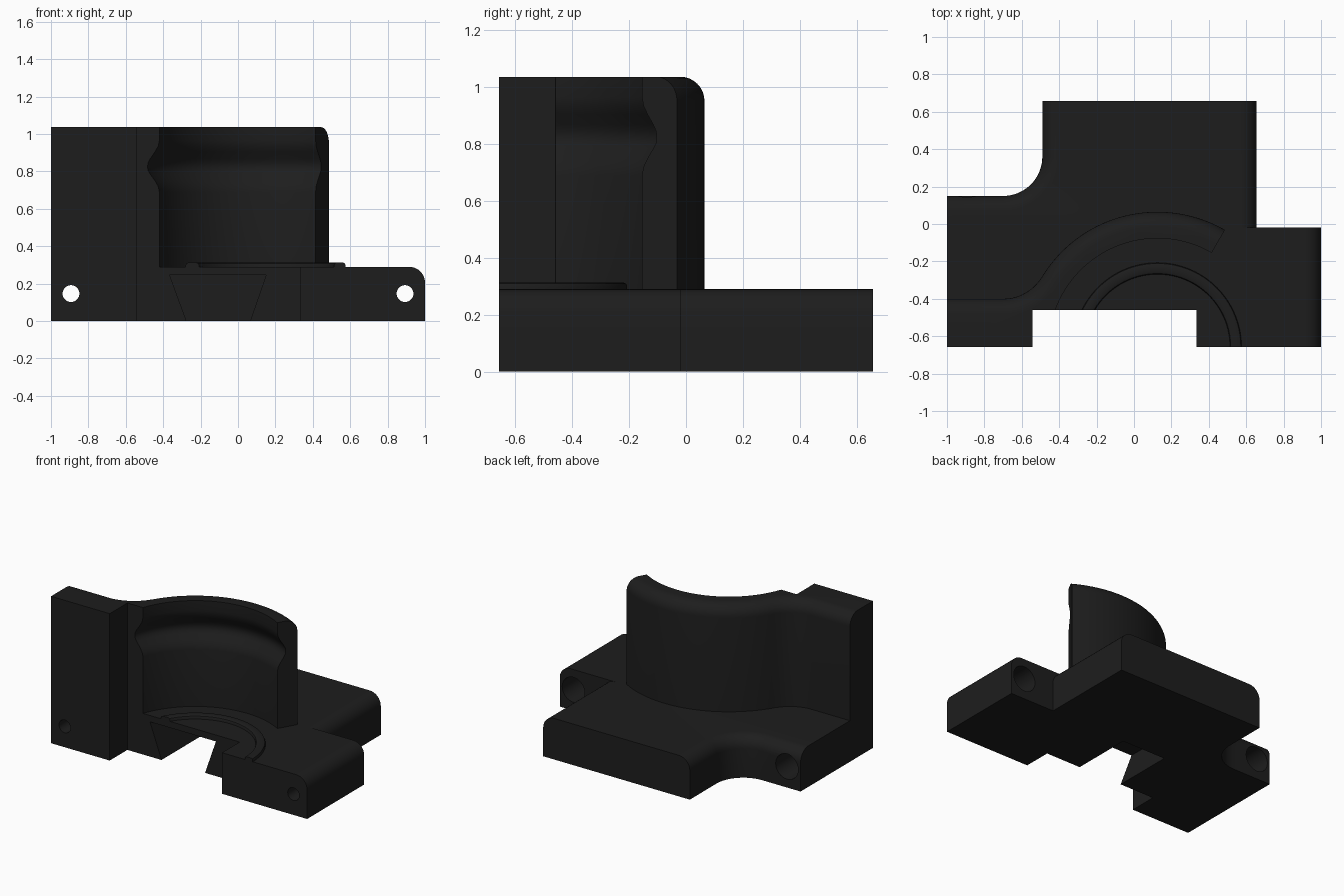
import bpy, bmesh, math
from mathutils import Vector, Matrix

if "Cube" in bpy.data.objects:
    bpy.data.objects.remove(bpy.data.objects["Cube"])

CX, CY = 0.125, -0.657          # axis of the round socket
PLATE_H, WALL_H = 0.29, 1.037
ROUND = 0.085

dark = bpy.data.materials.new("dark_charcoal")
dark.diffuse_color = (0.0125, 0.0125, 0.0125, 1)
dark.use_nodes = True
dark.node_tree.nodes["Principled BSDF"].inputs["Base Color"].default_value = dark.diffuse_color


def arc(cx, cy, r, a0, a1, n):
    """Points on an arc, angles in degrees."""
    angles = [math.radians(a0 + (a1 - a0) * i / n) for i in range(n + 1)]
    return [(cx + r * math.cos(a), cy + r * math.sin(a)) for a in angles]


def make_object(name, bm):
    bmesh.ops.recalc_face_normals(bm, faces=bm.faces[:])
    mesh = bpy.data.meshes.new(name)
    bm.to_mesh(mesh)
    bm.free()
    mesh.materials.append(dark)
    obj = bpy.data.objects.new(name, mesh)
    bpy.context.collection.objects.link(obj)
    return obj


def inward_shifts(outline, rounded):
    """Per-corner shift that moves only the rounded edges inward by one unit."""
    pts = [Vector(p) for p in outline]
    n = len(pts)
    normals = []
    for i in range(n):
        d = (pts[(i + 1) % n] - pts[i]).normalized()
        normals.append(Vector((-d.y, d.x)))
    shifts = []
    for i in range(n):
        a, b = normals[i - 1], normals[i]
        oa, ob = float((i - 1) % n in rounded), float(i in rounded)
        det = a.x * b.y - a.y * b.x
        if abs(det) < 1e-3:
            shifts.append(b * ob)
        else:
            shifts.append(Vector((oa * b.y - ob * a.y, a.x * ob - b.x * oa)) / det)
    return pts, shifts


def prism(name, outline, z0, z1, rounded=()):
    """Extrude a counter-clockwise outline; 'rounded' lists top edges to fillet."""
    pts, shifts = inward_shifts(outline, set(rounded))
    levels = [(z0, 0.0)]
    if rounded:
        for k in range(9):
            t = math.pi / 2 * k / 8
            levels.append((z1 - ROUND + ROUND * math.sin(t), ROUND * (1 - math.cos(t))))
    else:
        levels.append((z1, 0.0))
    bm = bmesh.new()
    loops = [[bm.verts.new((*(p + s * inset), z)) for p, s in zip(pts, shifts)]
             for z, inset in levels]
    n = len(pts)
    bm.faces.new(loops[0][::-1])
    bm.faces.new(loops[-1])
    for low, top in zip(loops, loops[1:]):
        for i in range(n):
            j = (i + 1) % n
            bm.faces.new((low[i], low[j], top[j], top[i]))
    return make_object(name, bm)


def sweep(name, section, a0, a1, n):
    """Turn a closed (radius, z) section about the socket axis."""
    bm = bmesh.new()
    rings = []
    for i in range(n + 1):
        a = math.radians(a0 + (a1 - a0) * i / n)
        rings.append([bm.verts.new((CX + r * math.cos(a), CY + r * math.sin(a), z))
                      for r, z in section])
    m = len(section)
    for p, q in zip(rings, rings[1:]):
        for k in range(m):
            bm.faces.new((p[k], p[(k + 1) % m], q[(k + 1) % m], q[k]))
    bm.faces.new(rings[0][::-1])
    bm.faces.new(rings[-1])
    return make_object(name, bm)


def rod(name, x, z, r, y0, y1):
    """Cylinder along y."""
    bm = bmesh.new()
    place = Matrix.Translation((x, (y0 + y1) / 2, z)) @ Matrix.Rotation(math.pi / 2, 4, 'X')
    bmesh.ops.create_cone(bm, cap_ends=True, segments=32, radius1=r, radius2=r,
                          depth=y1 - y0, matrix=place)
    return make_object(name, bm)


def combine(target, tool, operation='DIFFERENCE'):
    mod = target.modifiers.new("cut", 'BOOLEAN')
    mod.operation, mod.solver, mod.object = operation, 'EXACT', tool
    bpy.context.view_layer.objects.active = target
    bpy.ops.object.modifier_apply(modifier=mod.name)
    bpy.data.objects.remove(tool)


def smooth(obj):
    bpy.ops.object.select_all(action='DESELECT')
    obj.select_set(True)
    bpy.context.view_layer.objects.active = obj
    bpy.ops.object.shade_smooth_by_angle(angle=math.radians(25))


# Base plate: front half with the notch, back half with the filleted corner
front = [(-1, -0.657), (-0.542, -0.657), (-0.542, -0.46), (0.335, -0.46),
         (0.335, -0.657), (1, -0.657), (1, -0.02), (-1, -0.02)]
base = prism("base_plate", front, 0, PLATE_H, rounded=[5])
back = [(-1, -0.1), (0.655, -0.1), (0.655, 0.657), (-0.49, 0.657)]
back += arc(-0.70, 0.36, 0.21, 0, -90, 16) + [(-1, 0.15)]
back_half = prism("back_half", back, 0, PLATE_H,
                  rounded=[1] + list(range(3, len(back) - 1)))
combine(base, back_half, 'UNION')

# Dovetail slot under the plate
bm = bmesh.new()
slot = [(-0.268, -0.02), (0.058, -0.02), (0.15, 0.245), (-0.365, 0.245)]
ends = [[bm.verts.new((x, y, z)) for x, z in slot] for y in (-0.6, -0.03)]
bm.faces.new(ends[0])
bm.faces.new(ends[1][::-1])
for i in range(4):
    j = (i + 1) % 4
    bm.faces.new((ends[0][i], ends[1][i], ends[1][j], ends[0][j]))
combine(base, make_object("slot_cutter", bm))

# Screw holes with wide counterbores from behind
for x, y_back in ((-0.893, 0.15), (0.893, -0.02)):
    combine(base, rod("hole_cutter", x, 0.147, 0.045, -0.8, y_back + 0.1))
    combine(base, rod("bore_cutter", x, 0.147, 0.088, y_back - 0.3, y_back + 0.1))
smooth(base)

# Upright wall: flat left block flowing into a curved shell
flow = math.degrees(math.atan2(-0.284 - CY, -0.495 - CX)) % 360
inner = arc(CX, CY, 0.47, 155.2, 60, 32)
outer = arc(CX, CY, 0.722, 60, flow, 48)
blend = arc(-0.70, -0.16, 0.24, flow - 180, -90, 14)[1:]
outline = [(-1, -0.657), (-0.542, -0.657), (-0.542, -0.46)] + inner + outer + blend
outline.append((-1, -0.40))
start = 3 + len(inner)
wall = prism("curved_wall", outline, PLATE_H, WALL_H,
             rounded=list(range(start, len(outline) - 1)))

# Socket bore with its round groove
groove = [(0.58, 0.69), (0.586, 0.72), (0.602, 0.75), (0.626, 0.785), (0.637, 0.805),
          (0.64, 0.825), (0.637, 0.845), (0.626, 0.868), (0.602, 0.905),
          (0.586, 0.935), (0.58, 0.965)]
section = [(0.4, 0.2), (0.58, 0.2)] + groove + [(0.58, 1.2), (0.4, 1.2)]
combine(wall, sweep("bore_cutter", section, 20, 200, 96))
smooth(wall)

# Raised ring on the plate, interrupted by the notch
lip = [(0.388, 0.27), (0.45, 0.27), (0.45, 0.300), (0.446, 0.309), (0.437, 0.313),
       (0.401, 0.313), (0.392, 0.309), (0.388, 0.300)]
ring = sweep("raised_ring", lip, 0, 180, 72)
notch = [(-0.6, -0.8), (0.335, -0.8), (0.335, -0.46), (-0.6, -0.46)]
combine(ring, prism("notch_cutter", notch, 0.2, 0.4))
smooth(ring)
